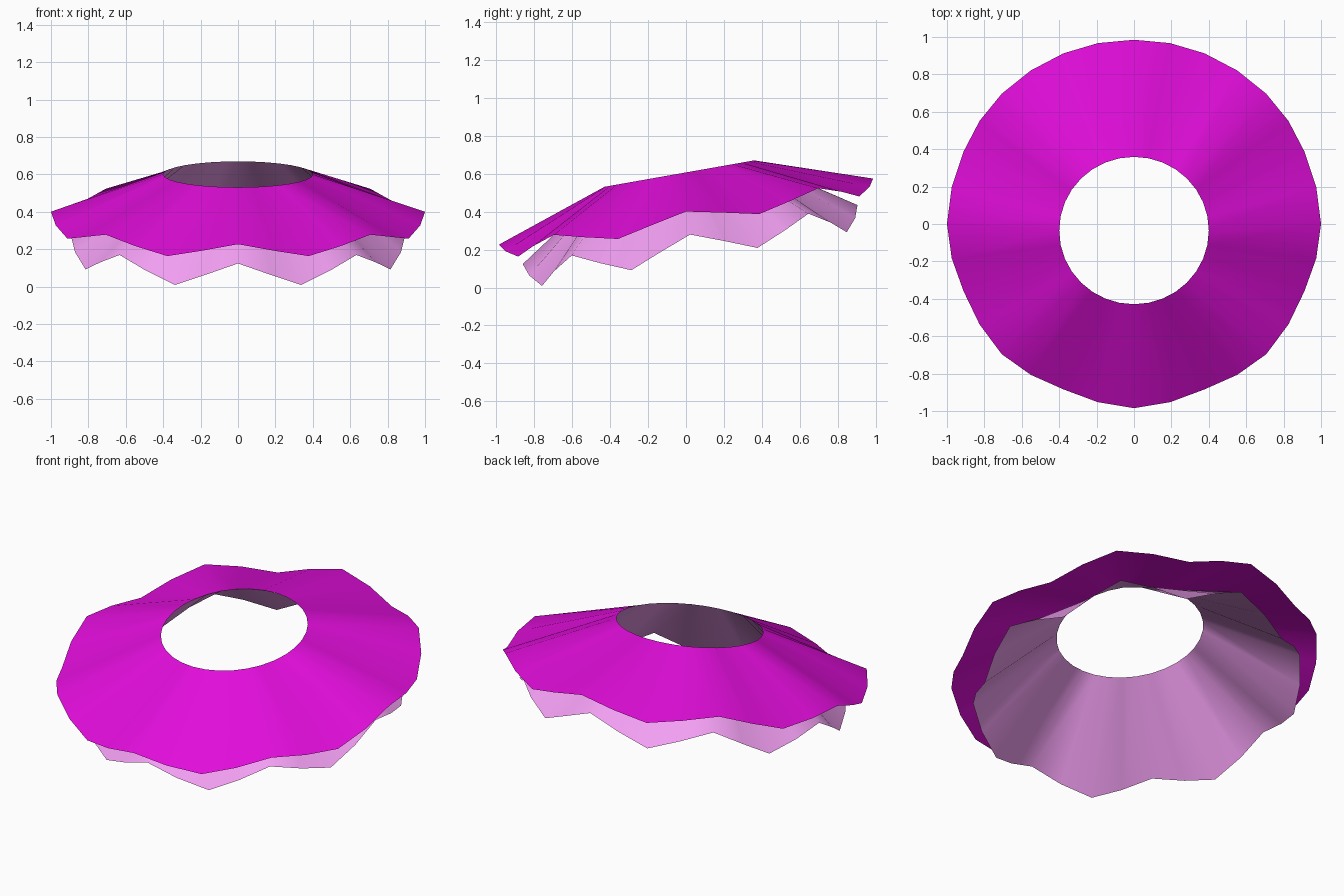
import bpy, bmesh, math
from mathutils import Matrix, Vector

if "Cube" in bpy.data.objects:
    bpy.data.objects.remove(bpy.data.objects["Cube"])

SIDES = 32            # four segments per ripple, eight ripples
WAIST_R = 0.40
TILT = Matrix.Translation((0, -0.035, 0.60)) @ Matrix.Rotation(math.radians(10), 4, 'X')


def skirt_layer(name, crest, trough, color):
    """Open rippled skirt; crest and trough are (radius, height) of the hem."""
    bm = bmesh.new()
    waist, hem = [], []
    for i in range(SIDES):
        a = 2 * math.pi * i / SIDES
        t = 0.5 - 0.5 * math.cos(8 * a)
        r = crest[0] + (trough[0] - crest[0]) * t
        z = crest[1] + (trough[1] - crest[1]) * t
        d = Vector((math.cos(a), math.sin(a), 0))
        waist.append(bm.verts.new(TILT @ (d * WAIST_R)))
        hem.append(bm.verts.new(TILT @ (d * r + Vector((0, 0, z)))))
    for i in range(SIDES):
        j = (i + 1) % SIDES
        bm.faces.new((waist[i], hem[i], hem[j], waist[j])).smooth = True
    mesh = bpy.data.meshes.new(name)
    bm.to_mesh(mesh)
    bm.free()
    mat = bpy.data.materials.new(name + "_cloth")
    mat.diffuse_color = color
    mat.use_nodes = True
    mat.node_tree.nodes["Principled BSDF"].inputs["Base Color"].default_value = mat.diffuse_color
    mesh.materials.append(mat)
    obj = bpy.data.objects.new(name, mesh)
    bpy.context.collection.objects.link(obj)
    return obj


# Wide magenta overskirt
skirt_layer("overskirt", (1.0, -0.203), (0.987, -0.283), (0.75, 0.004, 0.70, 1))
# Steeper pale pink underskirt sharing the same waist ring
skirt_layer("underskirt", (0.895, -0.326), (0.882, -0.457), (0.90, 0.35, 0.90, 1))
